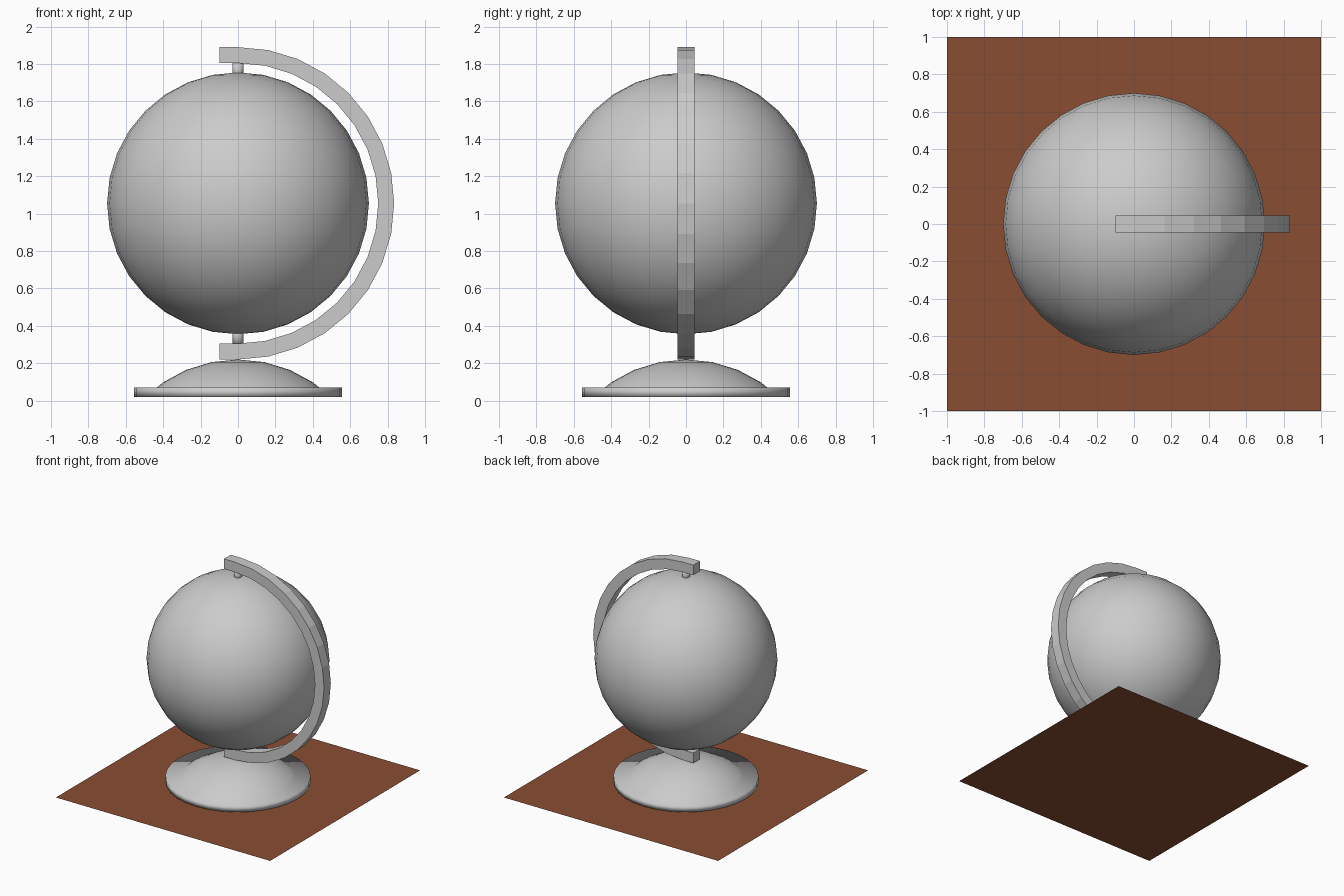
import bpy, bmesh, math

if "Cube" in bpy.data.objects:
    bpy.data.objects.remove(bpy.data.objects["Cube"])


def material(name, rgb):
    m = bpy.data.materials.new(name)
    m.diffuse_color = (*rgb, 1)
    m.use_nodes = True
    m.node_tree.nodes["Principled BSDF"].inputs["Base Color"].default_value = m.diffuse_color
    return m


GREY = material("light grey", (0.6, 0.6, 0.6))
BROWN = material("wood brown", (0.254, 0.074, 0.032))
CZ = 1.055            # height of the globe centre
STEP = math.pi / 16   # facet angle shared by globe and arm


def finish(name, bm, mat, smooth=False):
    bmesh.ops.recalc_face_normals(bm, faces=bm.faces)
    for f in bm.faces:
        f.smooth = smooth
    me = bpy.data.meshes.new(name)
    bm.to_mesh(me)
    bm.free()
    me.materials.append(mat)
    ob = bpy.data.objects.new(name, me)
    bpy.context.collection.objects.link(ob)
    return ob


def cylinder(name, r, z0, z1, sides=32):
    bm = bmesh.new()
    bmesh.ops.create_cone(bm, cap_ends=True, segments=sides, radius1=r, radius2=r, depth=z1 - z0)
    ob = finish(name, bm, GREY, True)
    ob.location.z = (z0 + z1) / 2
    return ob


# Table top
bm = bmesh.new()
face = bm.faces.new([bm.verts.new(p) for p in ((-1, -1, 0), (1, -1, 0), (1, 1, 0), (-1, 1, 0))])
ob = finish("table_top", bm, BROWN)
if ob.data.polygons[0].normal.z < 0:
    ob.data.flip_normals()

# Globe
bm = bmesh.new()
bmesh.ops.create_uvsphere(bm, u_segments=32, v_segments=16, radius=0.7)
finish("globe_ball", bm, GREY, True).location.z = CZ

# Base: flat rim and the cap of a sphere sitting on it
cylinder("base_rim", 0.555, 0.02, 0.07)
R = 0.72
bm = bmesh.new()
bmesh.ops.create_uvsphere(bm, u_segments=32, v_segments=16, radius=R)
bmesh.ops.translate(bm, verts=bm.verts, vec=(0, 0, 0.22 - R))
bmesh.ops.bisect_plane(bm, geom=bm.verts[:] + bm.edges[:] + bm.faces[:],
                       plane_co=(0, 0, 0.068), plane_no=(0, 0, 1), clear_inner=True)
finish("base_dome", bm, GREY, True)

# Pins joining the globe to the arm
cylinder("top_pin", 0.03, CZ + 0.66, CZ + 0.76)
cylinder("bottom_pin", 0.03, CZ - 0.76, CZ - 0.66)

# Half-ring arm with short straight ends
def arm_edge(r):
    arc = [(r * math.sin(i * STEP), CZ + r * math.cos(i * STEP)) for i in range(17)]
    return [(-0.1, CZ + r)] + arc + [(-0.1, CZ - r)]


bm = bmesh.new()
rings = []
for (xo, zo), (xi, zi) in zip(arm_edge(0.835), arm_edge(0.75)):
    rings.append([bm.verts.new(p) for p in
                  ((xo, -0.045, zo), (xo, 0.045, zo), (xi, 0.045, zi), (xi, -0.045, zi))])
for a, b in zip(rings, rings[1:]):
    for k in range(4):
        bm.faces.new((a[k], a[(k + 1) % 4], b[(k + 1) % 4], b[k]))
bm.faces.new(rings[0])
bm.faces.new(rings[-1])
finish("arm", bm, GREY)
